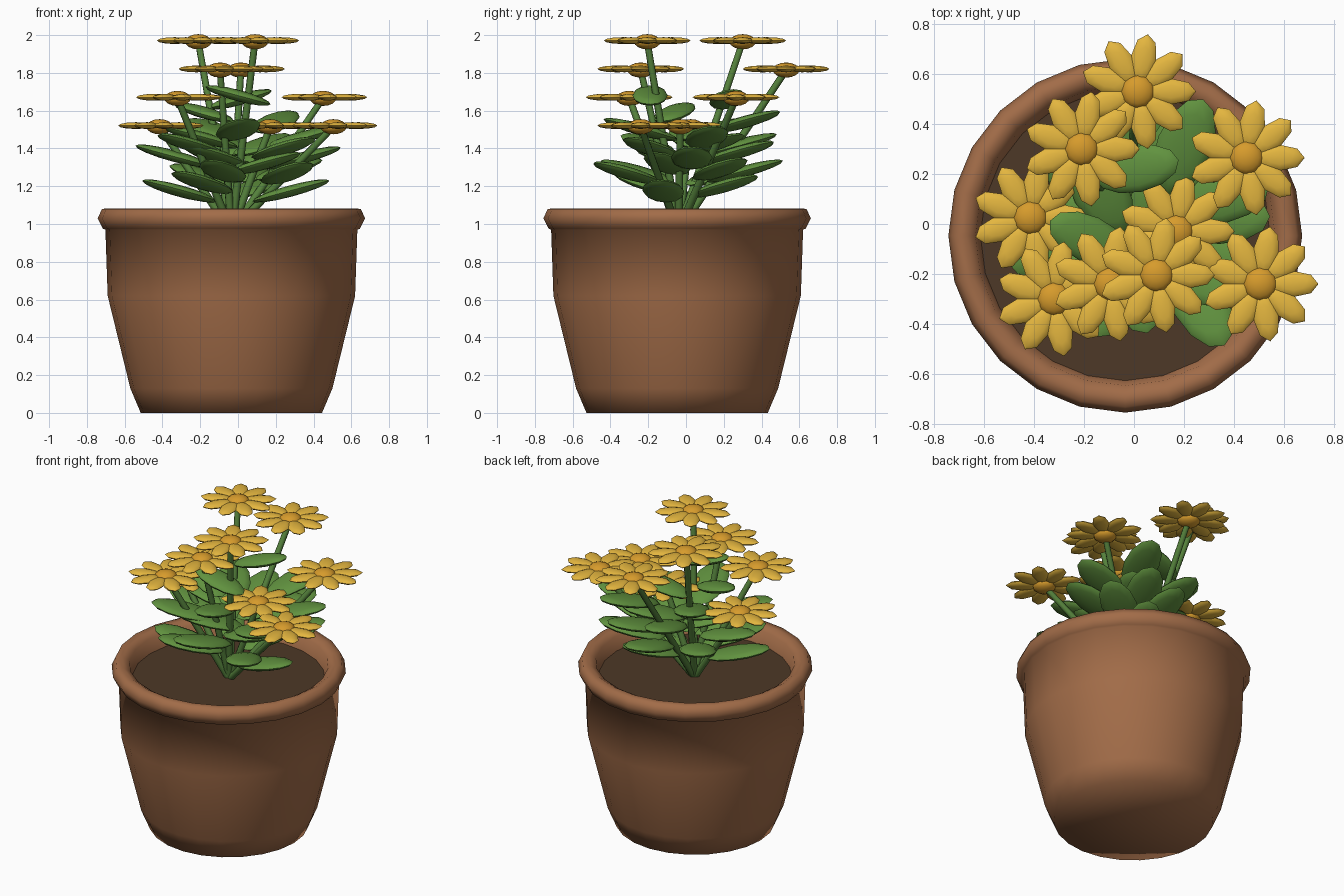
import bpy, bmesh, math
from mathutils import Matrix, Vector

if "Cube" in bpy.data.objects:
    bpy.data.objects.remove(bpy.data.objects["Cube"])


def mat(name, rgb):
    m = bpy.data.materials.new(name)
    m.diffuse_color = (*rgb, 1)
    m.use_nodes = True
    m.node_tree.nodes["Principled BSDF"].inputs["Base Color"].default_value = m.diffuse_color
    return m


TERRACOTTA = mat("terracotta", (0.36, 0.15, 0.065))
SOIL = mat("soil", (0.075, 0.04, 0.02))
GREEN = mat("leaf_green", (0.12, 0.29, 0.05))
STEM = mat("stem_green", (0.09, 0.22, 0.045))
YELLOW = mat("petal_yellow", (0.78, 0.47, 0.05))
ORANGE = mat("centre_orange", (0.68, 0.33, 0.025))


def finish(name, bm, material, angle=40):
    bmesh.ops.recalc_face_normals(bm, faces=bm.faces)
    me = bpy.data.meshes.new(name)
    bm.to_mesh(me)
    bm.free()
    me.materials.append(material)
    ob = bpy.data.objects.new(name, me)
    bpy.context.collection.objects.link(ob)
    bpy.ops.object.select_all(action='DESELECT')
    ob.select_set(True)
    bpy.context.view_layer.objects.active = ob
    bpy.ops.object.shade_smooth_by_angle(angle=math.radians(angle))
    return ob


def ellipsoid(bm, centre, radii, turn=0.0, tilt=0.0, u=8, v=6):
    """Squashed sphere, long axis heading 'turn' and rising by 'tilt'."""
    m = (Matrix.Translation(centre) @ Matrix.Rotation(turn, 4, 'Z')
         @ Matrix.Rotation(-tilt, 4, 'Y') @ Matrix.Diagonal((*radii, 1)))
    bmesh.ops.create_uvsphere(bm, u_segments=u, v_segments=v, radius=1, matrix=m)


def lathe(name, profile, material, centre, sides=24):
    bm = bmesh.new()
    vs = [bm.verts.new((r, 0, z)) for r, z in profile]
    es = [bm.edges.new(p) for p in zip(vs, vs[1:])]
    bmesh.ops.spin(bm, geom=vs + es, cent=(0, 0, 0), axis=(0, 0, 1),
                   angle=math.tau, steps=sides, use_duplicate=False)
    bmesh.ops.remove_doubles(bm, verts=bm.verts, dist=1e-4)
    bmesh.ops.translate(bm, verts=bm.verts, vec=centre)
    return finish(name, bm, material, 100)


# Pot with rolled rim, and soil disc
POT = (-0.035, -0.047, 0)
lathe("pot", [(0, 0), (0.48, 0), (0.535, 0.13), (0.655, 0.62), (0.667, 0.97),
              (0.68, 0.975), (0.708, 1.03), (0.685, 1.08), (0.64, 1.083),
              (0.60, 1.06), (0.575, 0.95)], TERRACOTTA, POT)
lathe("soil", [(0, 0.975), (0.58, 0.975)], SOIL, POT)

# Flowers: stem, nine petals and a button centre
FLOWERS = [(0.09, -0.205, 1.965), (-0.21, 0.30, 1.965),
           (-0.095, -0.24, 1.815), (0.015, 0.53, 1.815),
           (-0.32, -0.30, 1.665), (0.45, 0.265, 1.665),
           (-0.415, 0.025, 1.515), (0.17, -0.03, 1.515), (0.505, -0.24, 1.515)]
ROOT = Vector((-0.035, -0.04, 0.96))
for i, f in enumerate(FLOWERS, 1):
    f = Vector(f)
    d = f - ROOT
    bm = bmesh.new()
    bmesh.ops.create_cone(bm, cap_ends=True, segments=8, radius1=0.022,
                          radius2=0.018, depth=d.length,
                          matrix=Matrix.Translation((f + ROOT) / 2)
                          @ d.to_track_quat('Z', 'Y').to_matrix().to_4x4())
    finish(f"stem_{i}", bm, STEM, 50)

    bm = bmesh.new()
    for k in range(9):
        a = math.tau * k / 9
        c = f + Vector((0.133 * math.cos(a), 0.133 * math.sin(a), 0.006))
        ellipsoid(bm, c, (0.1, 0.052, 0.018), a)
    finish(f"petals_{i}", bm, YELLOW)

    bm = bmesh.new()
    ellipsoid(bm, f, (0.07, 0.07, 0.04), u=12, v=8)
    finish(f"flower_centre_{i}", bm, ORANGE, 60)

# Leaves: centre x, y, z and heading in degrees
LEAVES = [(-0.31, -0.10, 1.175, 195), (0.28, -0.12, 1.175, -5),
          (0.05, 0.31, 1.28, 85), (0.26, -0.31, 1.27, -60),
          (-0.08, -0.26, 1.28, 250), (-0.34, 0.05, 1.36, 175),
          (0.34, 0.03, 1.35, 0), (0.34, 0.11, 1.46, 12),
          (0.20, 0.31, 1.54, 68), (0.01, 0.22, 1.66, 12),
          (-0.18, -0.06, 1.59, 155), (0.0, -0.19, 1.68, 180),
          (0.0, -0.24, 1.50, 285), (-0.25, -0.20, 1.42, 215),
          (-0.05, 0.28, 1.42, 100), (-0.20, 0.16, 1.26, 135),
          (0.24, -0.18, 1.40, -40), (0.27, 0.18, 1.29, 35),
          (-0.19, -0.22, 1.22, 225),
          (-0.14, 0.14, 1.50, 120), (0.13, 0.14, 1.42, 50),
          (0.14, -0.10, 1.32, -20), (-0.20, 0.02, 1.46, 190),
          (-0.12, -0.12, 1.36, 220), (0.16, 0.28, 1.38, 65),
          (0.10, 0.20, 1.20, 60)]
for i, (x, y, z, h) in enumerate(LEAVES, 1):
    bm = bmesh.new()
    size = 0.87 if z > 1.57 else 1.03
    ellipsoid(bm, (x, y, z), (0.205 * size, 0.107 * size, 0.03),
              math.radians(h), math.radians(15), u=12, v=8)
    finish(f"leaf_{i}", bm, GREEN, 60)
